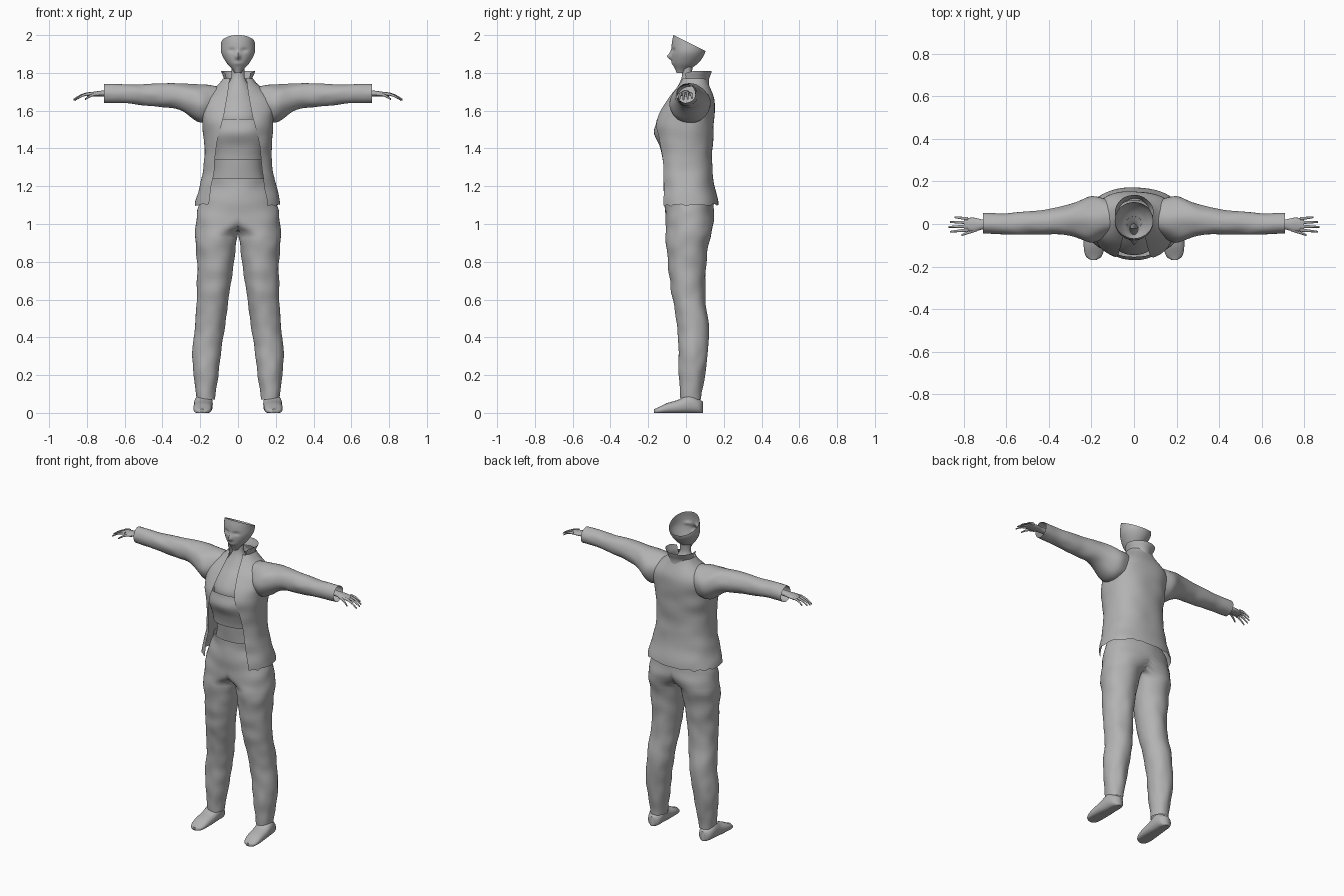
import bpy, bmesh, math
from mathutils import Vector, noise

cube = bpy.data.objects.get("Cube")
if cube:
    bpy.data.objects.remove(cube)

grey = bpy.data.materials.new("plain grey")
grey.use_nodes = True
grey.diffuse_color = (0.45, 0.45, 0.45, 1)
shader = grey.node_tree.nodes["Principled BSDF"]
shader.inputs["Base Color"].default_value = grey.diffuse_color


def curve(values, t):
    """Smooth curve through evenly spaced values, or a rule given as a function."""
    if callable(values):
        return values(t)
    last = len(values) - 1
    if last == 0:
        return values[0]
    i = min(int(t * last), last - 1)
    u = t * last - i
    before, start, end, after = (values[min(max(k, 0), last)] for k in range(i - 1, i + 3))
    slope_in, slope_out = (end - before) / 2, (after - start) / 2
    ease = u * u * (3 - 2 * u)
    return (start + (end - start) * ease
            + slope_in * u * (1 - u) ** 2 - slope_out * u * u * (1 - u))


def place(axis, t, a, b):
    """Put a cross-section point at distance t along the named axis."""
    if axis == "x":
        return Vector((t, a, b))
    if axis == "y":
        return Vector((a, t, b))
    return Vector((a, b, t))


def finish(bm, name, mirror):
    bmesh.ops.recalc_face_normals(bm, faces=bm.faces)
    mesh = bpy.data.meshes.new(name)
    bm.to_mesh(mesh)
    bm.free()
    mesh.materials.append(grey)
    obj = bpy.data.objects.new(name, mesh)
    bpy.context.collection.objects.link(obj)
    if mirror:
        obj.modifiers.new("mirror", "MIRROR")
    bpy.ops.object.select_all(action="DESELECT")
    obj.select_set(True)
    bpy.context.view_layer.objects.active = obj
    bpy.ops.object.shade_smooth_by_angle(angle=math.radians(50))


def loft(name, span, a_min, a_max, b_min, b_max, axis="z", gap=None, sides=40, rows=32,
         power=1.0, folds=0.0, caps=False, mirror=False, warp=None, edit=None):
    """Tube along an axis whose bounds follow curves; gap leaves the front open."""
    bm = bmesh.new()
    rings = []
    for row in range(rows + 1):
        t = row / rows
        along = span[0] + (span[1] - span[0]) * t
        a0, a1, b0, b1 = (curve(c, t) for c in (a_min, a_max, b_min, b_max))
        begin = 0
        if gap:
            begin = math.asin((2 * curve(gap, t) / (a1 - a0)) ** (1 / power))
        ring = []
        for i in range(sides + bool(gap)):
            angle = begin + 2 * (math.pi - begin) * i / sides
            s, c = math.sin(angle), -math.cos(angle)
            s = math.copysign(abs(s) ** power, s)
            c = math.copysign(abs(c) ** power, c)
            swell = 1 + folds * noise.noise(Vector((s * 1.4, c * 1.4, along * 13)))
            a = (a0 + a1) / 2 + (a1 - a0) / 2 * s * swell
            b = (b0 + b1) / 2 + (b1 - b0) / 2 * c * swell
            p = place(axis, along, a, b)
            ring.append(bm.verts.new(warp(p) if warp else p))
        rings.append(ring)
    for low, high in zip(rings, rings[1:]):
        for i in range(sides):
            j = (i + 1) % len(low)
            bm.faces.new((low[i], low[j], high[j], high[i]))
    if caps:
        bm.faces.new(rings[0])
        bm.faces.new(rings[-1])
    if edit:
        edit(bm)
    finish(bm, name, mirror)


def loft_even(name, span, half, front, back, **options):
    """Loft that is symmetric about the middle of the body."""
    loft(name, span, [-h for h in half], half, front, back, **options)


# Trousers: one half, flattened against the middle, then mirrored
CUFF, CROTCH, WAIST = 0.07, 0.95, 1.24
leg_outer = (.22, .24, .23, .215, .22, .225, .155)


def leg_inner(t):
    z = CUFF + (WAIST - CUFF) * t
    if z < CROTCH:
        return .14 * (CROTCH - z)
    return -curve(leg_outer, t) * min(1, (z - CROTCH) / .1)


def to_middle(p):
    if p.x < .004:
        p.x = 0
    return p


def drop_middle_wall(bm):
    wall = [f for f in bm.faces if all(v.co.x == 0 for v in f.verts)]
    bmesh.ops.delete(bm, geom=wall, context="FACES")


loft("trousers", (CUFF, WAIST), leg_inner, leg_outer,
     (-.03, -.04, -.045, -.08, -.1, -.11, -.105), (.08, .11, .12, .1, .115, .15, .11),
     rows=56, folds=.07, mirror=True, warp=to_middle, edit=drop_middle_wall)


# Shoes: rounded heel and toe, flat sole
def shoe_half(t):
    return .012 + .038 * (1 - abs(2 * t - 1) ** 4) ** .5


def sole(p):
    p.z = max(0, p.z)
    return p


loft("shoes", (.09, -.17), lambda t: .18 + .01 * t - shoe_half(t),
     lambda t: .18 + .01 * t + shoe_half(t), (-.005,), (.06, .1, .07, .05, .02),
     axis="y", sides=24, rows=20, power=.85, caps=True, mirror=True, warp=sole)

# Midriff, chest and neck
loft_even("midriff", (1.18, 1.38), (.15, .13, .13), (-.09, -.11), (.1,), rows=8)
loft_even("chest_and_neck", (1.5, 1.84), (.13, .13, .12, .08, .037, .036),
          (-.14, -.145, -.11, -.06, -.024, -.02), (.11, .11, .11, .08, .035, .035))

# Cropped top with a straight neckline
loft_even("cropped_top", (1.34, 1.555), (.138, .155, .15), (-.124, -.14, -.168, -.156),
          (.115,), rows=16, power=.85, folds=.03)


# Open jacket with an uneven hem
def ragged_hem(p):
    if p.z < 1.12:
        p.z += .014 * noise.noise(p * 30)
    return p


loft_even("jacket_body", (1.1, 1.77), (.225, .2, .18, .18, .19, .19, .08),
          (-.15, -.15, -.15, -.16, -.165, -.1, -.025), (.17, .15, .14, .14, .15, .15, .11),
          gap=(.155, .13, .11, .07, .045), sides=56, power=.85, folds=.035, warp=ragged_hem)
loft("jacket_sleeves", (.1, .71), (-.05, -.085, -.055, -.05, -.05, -.05, -.045),
     (.11, .13, .09, .07, .06, .05, .05), (1.55, 1.54, 1.6, 1.62, 1.63, 1.64, 1.64),
     (1.73, 1.745, 1.74, 1.74), axis="x", folds=.07, mirror=True)


# Collar, standing at the back and falling towards the front
def droop(p):
    p.z -= 5 * max(0, .04 - p.y) * max(0, p.z - 1.76)
    return p


loft_even("collar", (1.72, 1.81), (.078, .075, .09), (-.03,), (.12, .12, .137),
          gap=(.05, .066), rows=10, folds=.05, warp=droop)


# Head: open shell, cut along a plane that slopes down to the back
def face_shape(p):
    def bump(x, z, wide, tall):
        return math.exp(-((abs(p.x) - x) / wide) ** 2 - ((p.z - z) / tall) ** 2)

    if p.y < 0:
        nose = .02 * bump(0, 1.885, .012, .015) + .008 * bump(0, 1.9, .01, .02)
        lips = .005 * bump(0, 1.85, .02, .008)
        eyes = .009 * bump(.033, 1.92, .018, .011)
        p.y += eyes - nose - lips
    return p


def cut_crown(bm):
    everything = bm.verts[:] + bm.edges[:] + bm.faces[:]
    bmesh.ops.bisect_plane(bm, geom=everything, plane_co=(0, -.066, 2),
                           plane_no=(0, 1, 2), clear_outer=True)


loft_even("head", (1.8, 2.01), (.018, .06, .088, .089, .085),
          (-.05, -.072, -.077, -.075, -.066), (0, .066, .1, .105, .1),
          sides=56, warp=face_shape, edit=cut_crown)

# Hands: palm, four fingers and a thumb
loft("palms", (.66, .8), (-.024, -.024, -.036, -.03), (.02, .02, .03, .026),
     (1.676,), (1.71, 1.705, 1.696), axis="x", sides=20, rows=10, caps=True, mirror=True)


def finger(name, start, end, radius):
    def edge(k, sign):
        def rule(t):
            arch = .008 * math.sin(math.pi * t) if k == 2 else 0
            return start[k] + (end[k] - start[k]) * t + arch + sign * radius * (1 - t / 2)
        return rule

    loft(name, (start[0], end[0]), edge(1, -1), edge(1, 1), edge(2, -1), edge(2, 1),
         axis="x", sides=10, rows=6, caps=True, mirror=True)


for i, label in enumerate(("index", "middle", "ring", "little")):
    y = .0175 * (i - 1.6)
    tip = .872 - .007 * (i - 1) ** 2
    finger(label + "_fingers", (.78, y, 1.69), (tip, y * 1.3, 1.654 + .004 * i), .0085)
finger("thumbs", (.735, -.024, 1.688), (.81, -.052, 1.66), .01)
